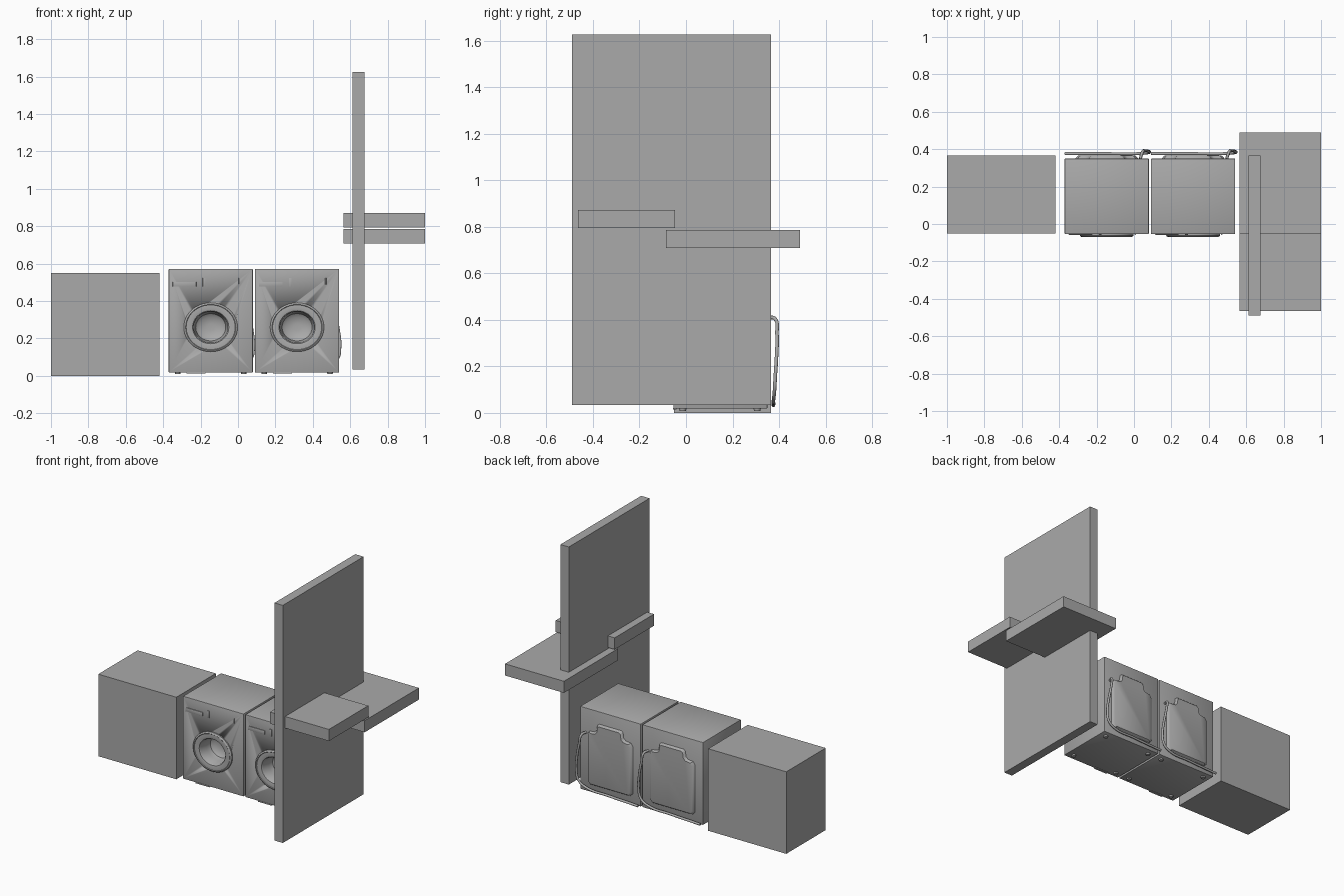
import bpy, bmesh, math
from mathutils import Vector

if "Cube" in bpy.data.objects:
    bpy.data.objects.remove(bpy.data.objects["Cube"])

grey = bpy.data.materials.new("plain grey")
grey.diffuse_color = (0.4, 0.4, 0.4, 1)
grey.use_nodes = True
grey.node_tree.nodes["Principled BSDF"].inputs["Base Color"].default_value = grey.diffuse_color


def finish(name, bm, smooth=False):
    bmesh.ops.recalc_face_normals(bm, faces=bm.faces)
    me = bpy.data.meshes.new(name)
    bm.to_mesh(me)
    bm.free()
    me.materials.append(grey)
    ob = bpy.data.objects.new(name, me)
    bpy.context.collection.objects.link(ob)
    if smooth:
        bpy.ops.object.select_all(action='DESELECT')
        ob.select_set(True)
        bpy.context.view_layer.objects.active = ob
        bpy.ops.object.shade_smooth_by_angle(angle=math.radians(35))
    return ob


def box(name, x, y, z, bevel=0):
    bm = bmesh.new()
    bmesh.ops.create_cube(bm, size=1)
    for v in bm.verts:
        v.co = [(a + b) / 2 + c * (b - a) for c, (a, b) in zip(v.co, (x, y, z))]
    if bevel:
        bmesh.ops.bevel(bm, geom=bm.edges[:], offset=bevel, segments=2,
                        profile=0.5, affect='EDGES')
    return finish(name, bm, bevel > 0)


def lathe(name, centre, profile, squash=1.0, n=48):
    """Revolve (radius, y) points about the y axis."""
    bm = bmesh.new()
    rings = []
    for r, y in profile:
        rings.append([bm.verts.new((centre[0] + r * math.cos(i * math.tau / n), y,
                                    centre[1] + r * squash * math.sin(i * math.tau / n)))
                      for i in range(n)])
    for a, b in zip(rings, rings[1:]):
        for i in range(n):
            j = (i + 1) % n
            bm.faces.new((a[i], a[j], b[j], b[i]))
    bm.faces.new(rings[-1])
    return finish(name, bm, True)


def foot(name, x, y):
    bm = bmesh.new()
    bmesh.ops.create_cone(bm, cap_ends=True, segments=20, radius1=0.014,
                          radius2=0.016, depth=0.012)
    bmesh.ops.translate(bm, verts=bm.verts, vec=(x, y, 0.015))
    finish(name, bm, True)


def back_panel(name, cx):
    """Embossed rear panel with a raised tab and sloping sides."""
    half = [(0.150, 0.07), (0.168, 0.09), (0.168, 0.405), (0.155, 0.425),
            (0.115, 0.43), (0.100, 0.445), (0.095, 0.48), (0.082, 0.49)]
    pts = half + [(-x, z) for x, z in reversed(half)]
    bm = bmesh.new()
    rings = []
    for y, k in ((0.349, 1), (0.360, 0.95), (0.366, 0.90)):
        rings.append([bm.verts.new((cx + x * k, y, 0.27 + (z - 0.27) * (k + 1) / 2))
                      for x, z in pts])
    for a, b in zip(rings, rings[1:]):
        for i in range(len(pts)):
            j = (i + 1) % len(pts)
            bm.faces.new((a[i], a[j], b[j], b[i]))
    bm.faces.new(rings[-1])
    finish(name, bm, True)


def hose(name, cx):
    cu = bpy.data.curves.new(name, 'CURVE')
    cu.dimensions = '3D'
    cu.bevel_depth = 0.008
    cu.bevel_resolution = 2
    cu.resolution_u = 8
    cu.use_fill_caps = True
    path = [(0.180, 0.350, 0.410), (0.190, 0.382, 0.405), (0.203, 0.391, 0.34),
            (0.222, 0.389, 0.24), (0.229, 0.384, 0.16), (0.215, 0.380, 0.09),
            (0.165, 0.376, 0.055), (0.0, 0.376, 0.042), (-0.224, 0.376, 0.032)]
    sp = cu.splines.new('BEZIER')
    sp.bezier_points.add(len(path) - 1)
    for p, (x, y, z) in zip(sp.bezier_points, path):
        p.co = Vector((cx + x, y, z))
        p.handle_left_type = p.handle_right_type = 'AUTO'
    cu.materials.append(grey)
    ob = bpy.data.objects.new(name, cu)
    bpy.context.collection.objects.link(ob)


def washer(tag, cx):
    body = box(tag + "_body", (cx - 0.225, cx + 0.225), (-0.054, 0.350),
               (0.018, 0.572), 0.004)
    # Round opening in the front
    cutter = lathe(tag + "_cutter", (cx, 0.26), [(0.12, 0.06), (0.12, -0.2)], 0.91)
    bm = bmesh.new()
    bm.from_mesh(cutter.data)
    bmesh.ops.holes_fill(bm, edges=bm.edges)
    bmesh.ops.recalc_face_normals(bm, faces=bm.faces)
    bm.to_mesh(cutter.data)
    bm.free()
    cutter.hide_render = True
    cutter.hide_viewport = True
    mod = body.modifiers.new("door opening", 'BOOLEAN')
    mod.object = cutter
    mod.operation = 'DIFFERENCE'
    mod.solver = 'EXACT'
    # Door ring and hollow bowl
    lathe(tag + "_door", (cx, 0.26),
          [(0.144, -0.052), (0.144, -0.062), (0.140, -0.067), (0.134, -0.069),
           (0.131, -0.066), (0.112, -0.067), (0.097, -0.064), (0.091, -0.056),
           (0.088, 0.0), (0.080, 0.03), (0.060, 0.045), (0.02, 0.05)], 0.91)
    # Drawer handle, selector and indicator
    for part, x0, x1, z0, z1 in (("drawer", -0.203, -0.077, 0.477, 0.503),
                                 ("selector", -0.043, -0.027, 0.477, 0.524),
                                 ("indicator", 0.150, 0.156, 0.488, 0.524)):
        box(f"{tag}_{part}", (cx + x0, cx + x1), (-0.058, -0.050), (z0, z1), 0.002)
    # Flap under the front edge
    box(tag + "_flap", (cx - 0.13, cx - 0.027), (-0.056, -0.04), (0.014, 0.022))
    for sx in (-0.176, 0.176):
        for y in (-0.014, 0.306):
            foot(tag + "_foot", cx + sx, y)
    back_panel(tag + "_back_panel", cx)
    hose(tag + "_hose", cx)


washer("left_washer", -0.146)
washer("right_washer", 0.316)

# Cabinet, upright panel and the two shelves
box("cabinet", (-1.0, -0.421), (-0.052, 0.366), (0, 0.55))
box("upright_panel", (0.613, 0.675), (-0.489, 0.366), (0.033, 1.626))
box("upper_shelf", (0.563, 1.0), (-0.465, -0.048), (0.794, 0.872))
box("lower_shelf", (0.563, 1.0), (-0.086, 0.489), (0.708, 0.786))
